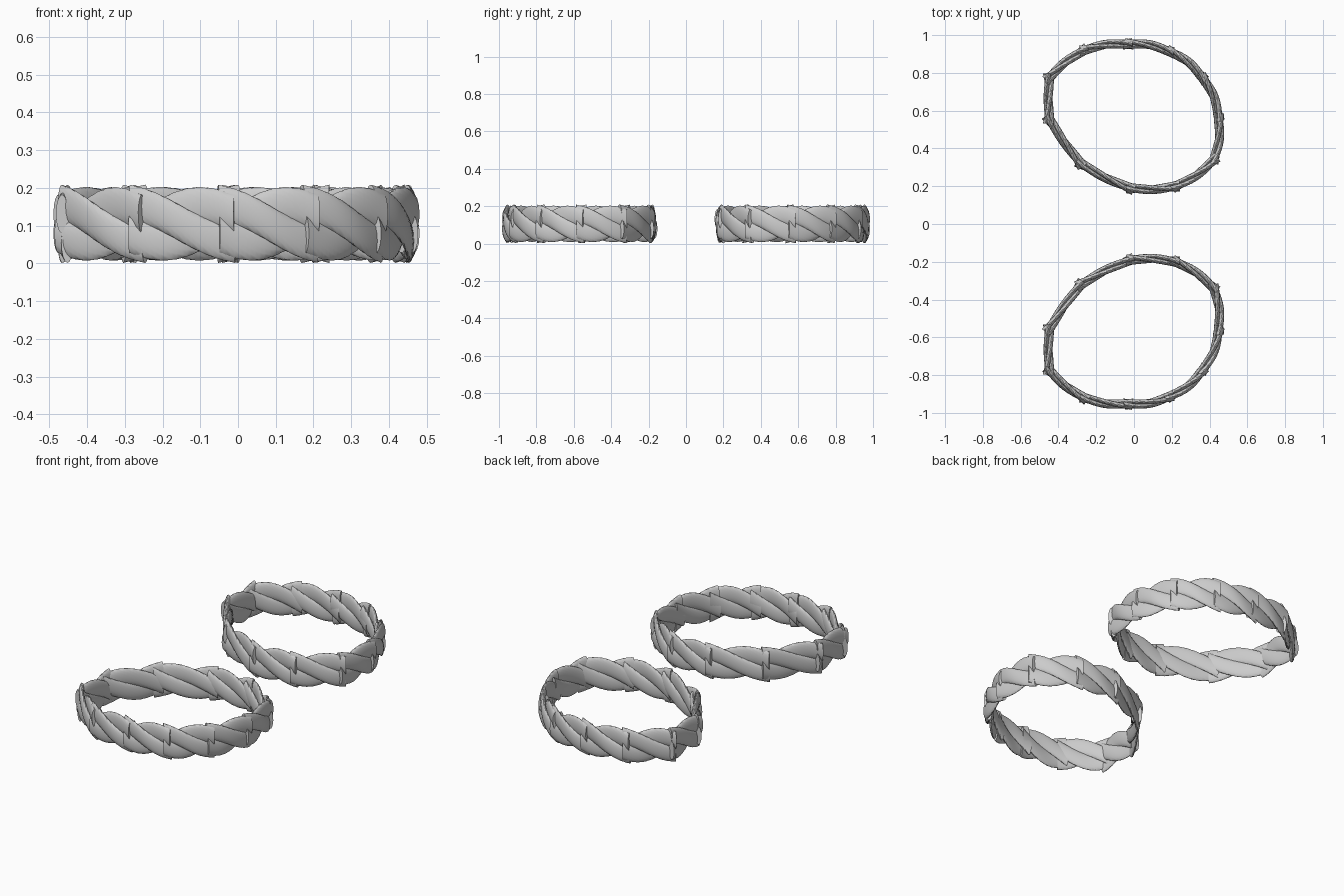
import bpy, bmesh, math
from mathutils import Vector

if "Cube" in bpy.data.objects:
    bpy.data.objects.remove(bpy.data.objects["Cube"])

# joints of the front wreath, counter-clockwise seen from above
JOINTS = [(-0.265, -0.922), (-0.03, -0.955), (0.19, -0.915), (0.365, -0.775),
          (0.45, -0.565), (0.425, -0.34), (0.22, -0.198), (-0.02, -0.188),
          (-0.285, -0.32), (-0.452, -0.555), (-0.452, -0.775)]
BULGE = [0.01, 0.012, 0.014, 0.014, 0.012, 0.012, 0.008, 0.006, 0.002, 0.0, 0.008]
MID_Z, ORBIT, RADIUS, FLAT = 0.105, 0.052, 0.0505, 0.26
STEPS, SIDES, OVERLAP = 20, 16, 0.022


def add_strand(bm, a, b, bulge, phase):
    """One flattened strand making half a turn between two joints."""
    a, b = Vector(a), Vector(b)
    d = b - a
    length = d.length
    d.normalize()
    out = Vector((d.y, -d.x))
    e = OVERLAP / length
    rings = []
    for i in range(STEPS + 1):
        s = i / STEPS
        t = -e + s * (1 + 2 * e)
        c = a + d * (t * length) + out * bulge * (1 - (2 * t - 1) ** 2)
        end = abs(2 * s - 1) ** 4
        zs = 0.95 + 0.06 * end
        flat = FLAT * (1 + 0.22 * end)
        phi = phase + math.pi * s
        ring = []
        for k in range(SIDES):
            ang = phi + 2 * math.pi * k / SIDES
            u = ORBIT * math.sin(phi) + RADIUS * math.sin(ang)
            v = ORBIT * math.cos(phi) + RADIUS * math.cos(ang)
            p = c + out * u * flat
            ring.append(bm.verts.new((p.x, p.y, MID_Z + v * zs)))
        rings.append(ring)
    for r0, r1 in zip(rings, rings[1:]):
        for k in range(SIDES):
            n = (k + 1) % SIDES
            bm.faces.new((r0[k], r0[n], r1[n], r1[k]))
    bm.faces.new(rings[0])
    bm.faces.new(rings[-1])


# front wreath: three strands per link
bm = bmesh.new()
for i, a in enumerate(JOINTS):
    b = JOINTS[(i + 1) % len(JOINTS)]
    for k in range(3):
        add_strand(bm, a, b, BULGE[i], k * 2 * math.pi / 3)
bmesh.ops.recalc_face_normals(bm, faces=bm.faces)
mesh = bpy.data.meshes.new("twisted_ring")
bm.to_mesh(mesh)
bm.free()
front = bpy.data.objects.new("front_twisted_ring", mesh)
bpy.context.collection.objects.link(front)
bpy.context.view_layer.objects.active = front
front.select_set(True)
bpy.ops.object.shade_smooth_by_angle(angle=math.radians(40))

# back wreath: the same ring turned over about the x axis
back = front.copy()
back.data = front.data.copy()
back.name = "back_twisted_ring"
back.rotation_euler = (math.pi, 0, 0)
back.location = (0, 0, 2 * MID_Z)
bpy.context.collection.objects.link(back)
